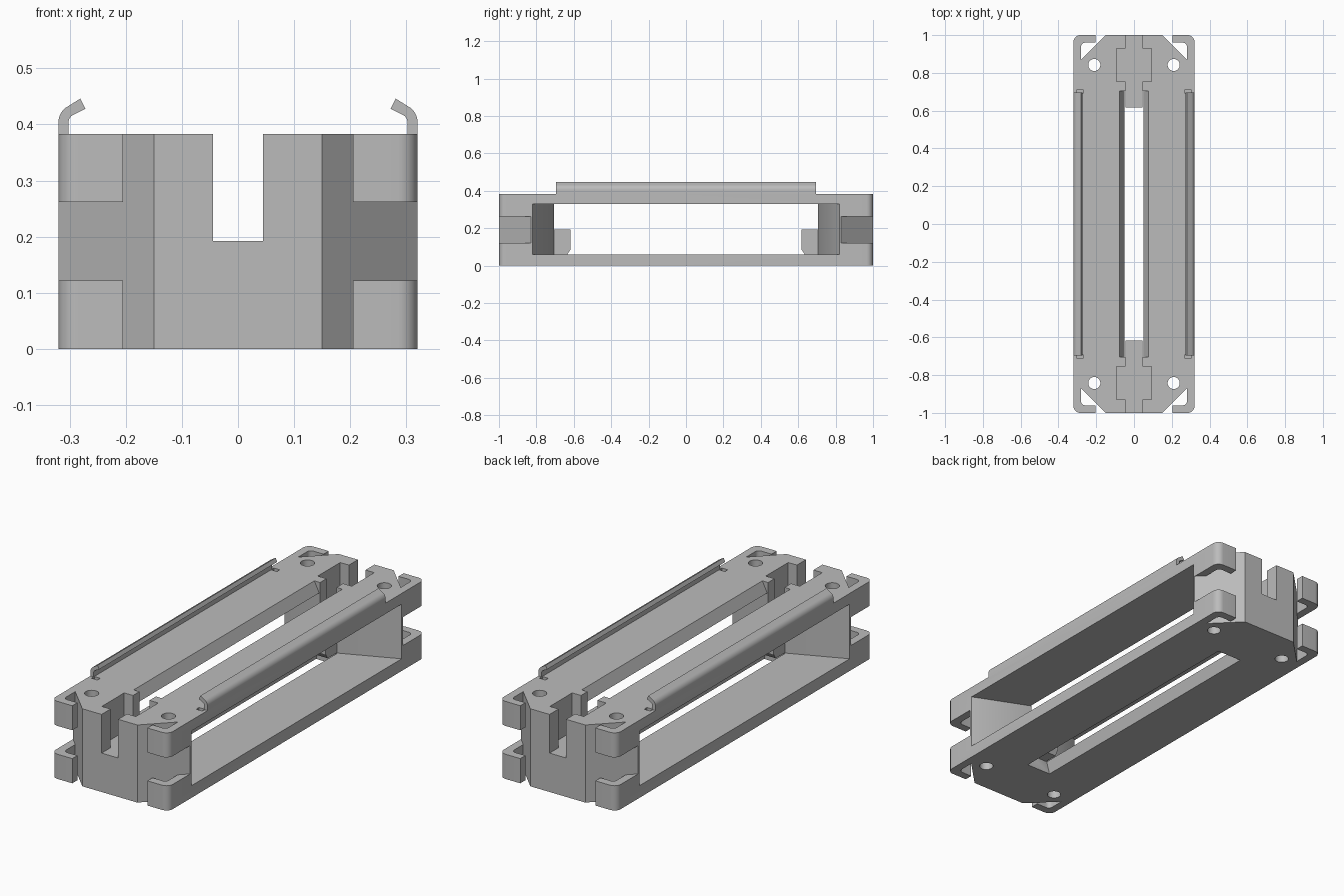
import bpy, bmesh, math

old = bpy.data.objects.get("Cube")
if old:
    bpy.data.objects.remove(old, do_unlink=True)

grey = bpy.data.materials.new("light_grey_plastic")
grey.use_nodes = True
COLOUR = (0.5, 0.5, 0.5, 1)
grey.diffuse_color = COLOUR
grey.node_tree.nodes["Principled BSDF"].inputs["Base Color"].default_value = COLOUR

HALF_X, HALF_Y, TOP = 0.32, 1.0, 0.383


def prism(name, pts, lo, hi, axis="z"):
    """Extrude a closed profile along z (points x, y) or y (points x, z) or x (points y, z)."""
    place = {"z": lambda a, b, t: (a, b, t),
             "y": lambda a, b, t: (a, t, b),
             "x": lambda a, b, t: (t, a, b)}[axis]
    bm = bmesh.new()
    face = bm.faces.new([bm.verts.new(place(a, b, lo)) for a, b in pts])
    ext = bmesh.ops.extrude_face_region(bm, geom=[face])["geom"]
    verts = [g for g in ext if isinstance(g, bmesh.types.BMVert)]
    bmesh.ops.translate(bm, verts=verts, vec=place(0, 0, hi - lo))
    bmesh.ops.recalc_face_normals(bm, faces=bm.faces)
    mesh = bpy.data.meshes.new(name)
    bm.to_mesh(mesh)
    bm.free()
    mesh.materials.append(grey)
    obj = bpy.data.objects.new(name, mesh)
    bpy.context.collection.objects.link(obj)
    return obj


def arc(cx, cy, r, start, end, n=8):
    return [(cx + r * math.cos(math.radians(start + (end - start) * i / n)),
             cy + r * math.sin(math.radians(start + (end - start) * i / n)))
            for i in range(n + 1)]


def flip(pts, sx, sy):
    return [(x * sx, y * sy) for x, y in pts]


def carve(target, cutter):
    mod = target.modifiers.new("cut", "BOOLEAN")
    mod.operation = "DIFFERENCE"
    mod.solver = "EXACT"
    mod.object = cutter
    bpy.context.view_layer.objects.active = target
    bpy.ops.object.modifier_apply(modifier=mod.name)
    bpy.data.objects.remove(cutter, do_unlink=True)


# Housing block with rounded corners
R = 0.035
outline = []
for sx, sy, a in ((1, 1, 0), (-1, 1, 90), (-1, -1, 180), (1, -1, 270)):
    outline += arc(sx * (HALF_X - R), sy * (HALF_Y - R), R, a, a + 90)
housing = prism("housing", outline, 0, TOP)

# Open middle between the two plates, with slanted end walls
quarter = [(0.4, 0.854), (0.05, 0.705)]
hollow = quarter + flip(quarter[::-1], -1, 1) + flip(quarter, -1, -1) + flip(quarter[::-1], 1, -1)
carve(housing, prism("hollow_cutter", hollow, 0.06, 0.33))

# Long central slot with bevelled lips
side = [(0.07, -0.01), (0.05, 0.06), (0.05, 0.33), (0.08, 0.39)]
carve(housing, prism("slot_cutter", side + flip(side[::-1], -1, 1), -0.705, 0.705, "y"))

# Corner hooks, gaps between them, and screw holes
hook = [(0.28, 0.87)] + arc(0.26, 0.94, 0.02, 0, 90, 5) + [(0.205, 0.96), (0.205, 1.05), (0.1, 1.05)]
gap = [(0.1, 1.05), (0.4, 1.05), (0.4, 0.75)]
for sx in (1, -1):
    for sy in (1, -1):
        carve(housing, prism("hook_cutter", flip(hook, sx, sy), -0.1, 0.5))
        carve(housing, prism("gap_cutter", flip(gap, sx, sy), 0.122, 0.262))
        screw = arc(0.21 * sx, 0.842 * sy, 0.032, 0, 348.75, 31)
        carve(housing, prism("screw_cutter", screw, -0.1, 0.5))
        notch = [(0.27, 0.69), (0.303, 0.69), (0.303, 0.712), (0.27, 0.712)]
        carve(housing, prism("notch_cutter", flip(notch, sx, sy), 0.365, 0.5))

# Stepped pocket and support tongue at each end
half = [(0.045, 0.69), (0.045, 0.755), (0.093, 0.755), (0.093, 0.93), (0.045, 0.93), (0.045, 1.05)]
pocket = half + flip(half[::-1], -1, 1)
tongue = [(0.71, 0.06), (0.635, 0.06), (0.618, 0.085), (0.618, 0.192), (0.71, 0.192)]
parts = [housing]
for sy, word in ((-1, "front"), (1, "back")):
    carve(housing, prism("pocket_cutter", flip(pocket, 1, sy), 0.192, 0.5))
    parts.append(prism(word + "_tongue", flip(tongue, sy, 1), -0.046, 0.046, "x"))

# Bent retaining clips along the top edges
clip = ([(0.302, 0.37), (HALF_X, 0.37)] + arc(0.288, 0.404, 0.032, 0, 62)
        + [(0.281, 0.446), (0.272, 0.428)] + arc(0.288, 0.404, 0.014, 62, 0))
for sx, word in ((1, "left"), (-1, "right")):
    parts.append(prism(word + "_clip", flip(clip, sx, 1), -0.695, 0.695, "y"))

# Smooth the rounded corners while keeping edges crisp
for obj in bpy.context.selected_objects:
    obj.select_set(False)
for obj in parts:
    obj.select_set(True)
bpy.context.view_layer.objects.active = housing
bpy.ops.object.shade_smooth_by_angle(angle=math.radians(30))
